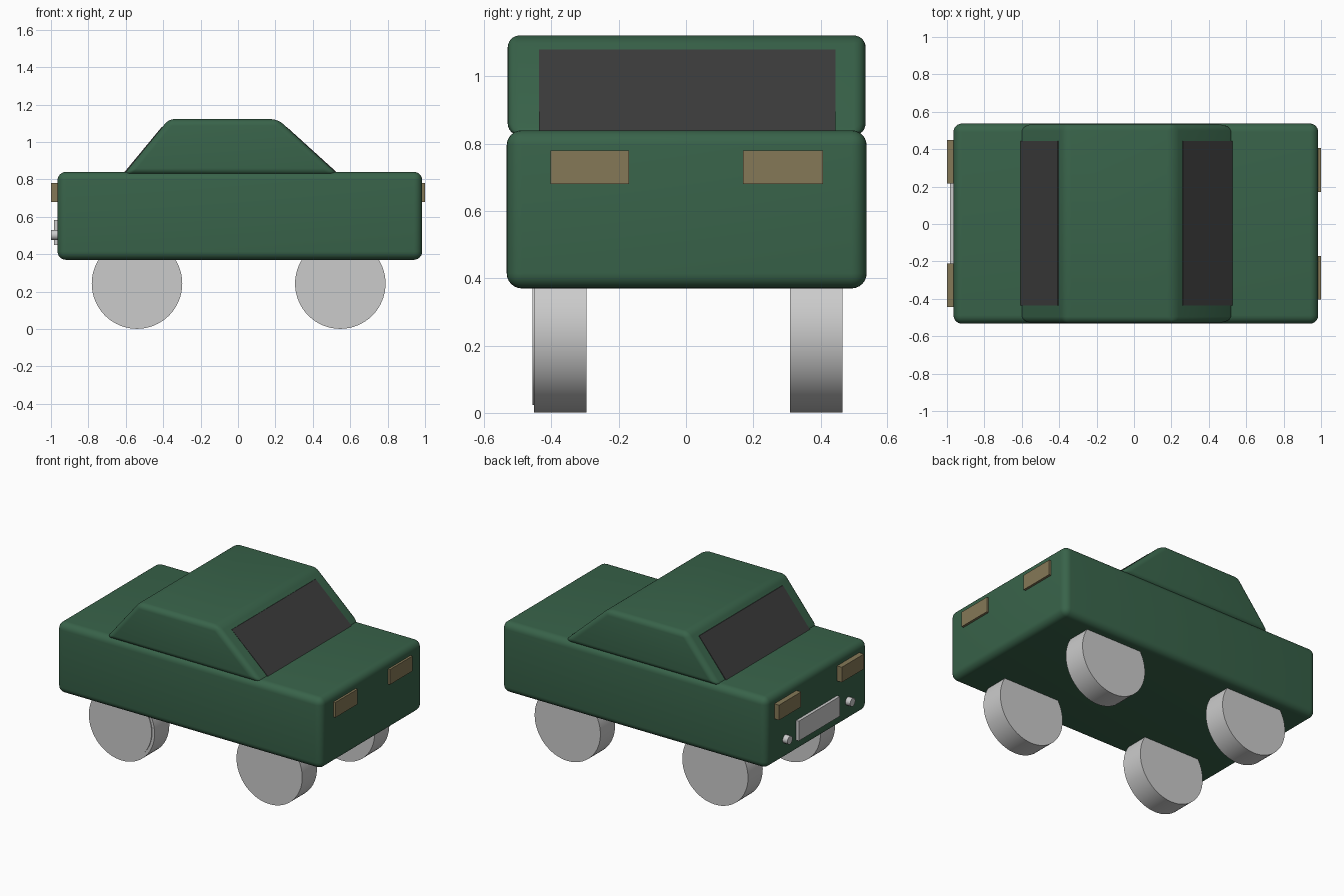
import bpy, bmesh, math
from mathutils import Matrix

if "Cube" in bpy.data.objects:
    bpy.data.objects.remove(bpy.data.objects["Cube"])


def material(name, rgb):
    m = bpy.data.materials.new(name)
    m.diffuse_color = (*rgb, 1)
    m.use_nodes = True
    m.node_tree.nodes["Principled BSDF"].inputs["Base Color"].default_value = m.diffuse_color
    return m


GREEN = material("green_paint", (0.04, 0.125, 0.068))
GLASS = material("dark_glass", (0.045, 0.045, 0.045))
LAMP = material("lamp_amber", (0.235, 0.19, 0.095))


def extrude_profile(name, points, y0, y1, mat=None, bevel=0, segments=6):
    """Extrude an xz outline along y, optionally with rounded edges."""
    bm = bmesh.new()
    face = bm.faces.new([bm.verts.new((x, y0, z)) for x, z in points])
    ext = bmesh.ops.extrude_face_region(bm, geom=[face])["geom"]
    bmesh.ops.translate(bm, vec=(0, y1 - y0, 0),
                        verts=[v for v in ext if isinstance(v, bmesh.types.BMVert)])
    bmesh.ops.recalc_face_normals(bm, faces=bm.faces)
    if bevel:
        bmesh.ops.bevel(bm, geom=bm.edges[:], offset=bevel, segments=segments,
                        profile=0.5, affect='EDGES', clamp_overlap=True)
        for f in bm.faces:
            f.smooth = True
    return finish(name, bm, mat)


def finish(name, bm, mat=None):
    me = bpy.data.meshes.new(name)
    bm.to_mesh(me)
    bm.free()
    ob = bpy.data.objects.new(name, me)
    bpy.context.collection.objects.link(ob)
    if mat:
        me.materials.append(mat)
    return ob


def box(name, x, y, z, mat=None):
    pts = [(x[0], z[0]), (x[1], z[0]), (x[1], z[1]), (x[0], z[1])]
    return extrude_profile(name, pts, y[0], y[1], mat)


def disc(name, center, radius, depth, axis, sides):
    bm = bmesh.new()
    bmesh.ops.create_cone(bm, cap_ends=True, segments=sides, radius1=radius,
                          radius2=radius, depth=depth,
                          matrix=Matrix.Translation(center) @ Matrix.Rotation(math.pi / 2, 4, axis))
    ob = finish(name, bm)
    bpy.ops.object.select_all(action='DESELECT')
    ob.select_set(True)
    bpy.context.view_layer.objects.active = ob
    bpy.ops.object.shade_smooth_by_angle(angle=math.radians(30))
    return ob


# Lower body with rounded edges
body = [(-0.965, 0.37), (0.985, 0.37), (0.985, 0.84), (-0.965, 0.84)]
extrude_profile("body", body, -0.533, 0.537, GREEN, 0.045)

# Cabin with sloped ends
cabin = [(-0.612, 0.825), (0.537, 0.825), (0.213, 1.122), (-0.37, 1.122)]
extrude_profile("cabin", cabin, -0.53, 0.534, GREEN, 0.035)

# Windscreen and rear window, thin plates on the slopes
for name, low, high in (("windscreen", (0.528, 0.838), (0.261, 1.08)),
                        ("rear_window", (-0.608, 0.838), (-0.408, 1.08))):
    t = -0.02 if low[0] > 0 else 0.02
    outline = [low, high, (high[0] + t, high[1]), (low[0] + t, low[1])]
    extrude_profile(name, outline, -0.437, 0.444, GLASS)

# Lamps at both ends
for y in ((-0.403, -0.17), (0.17, 0.407)):
    box("headlight", (0.95, 1.0), y, (0.68, 0.78), LAMP)
for y in ((-0.443, -0.21), (0.217, 0.45)):
    box("tail_light", (-1.0, -0.95), y, (0.68, 0.78), LAMP)

# Blank rear plate and exhaust tips
box("rear_plate", (-0.985, -0.95), (-0.21, 0.22), (0.45, 0.582))
for y in (-0.325, 0.335):
    disc("exhaust", (-0.97, y, 0.503), 0.027, 0.06, 'Y', 24)

# Wheels
for x in (-0.54, 0.547):
    for y in (-0.374, 0.387):
        disc("wheel", (x, y, 0.243), 0.242, 0.155, 'X', 64)
disc("hub_disc", (-0.54, -0.45, 0.247), 0.224, 0.014, 'X', 64)
